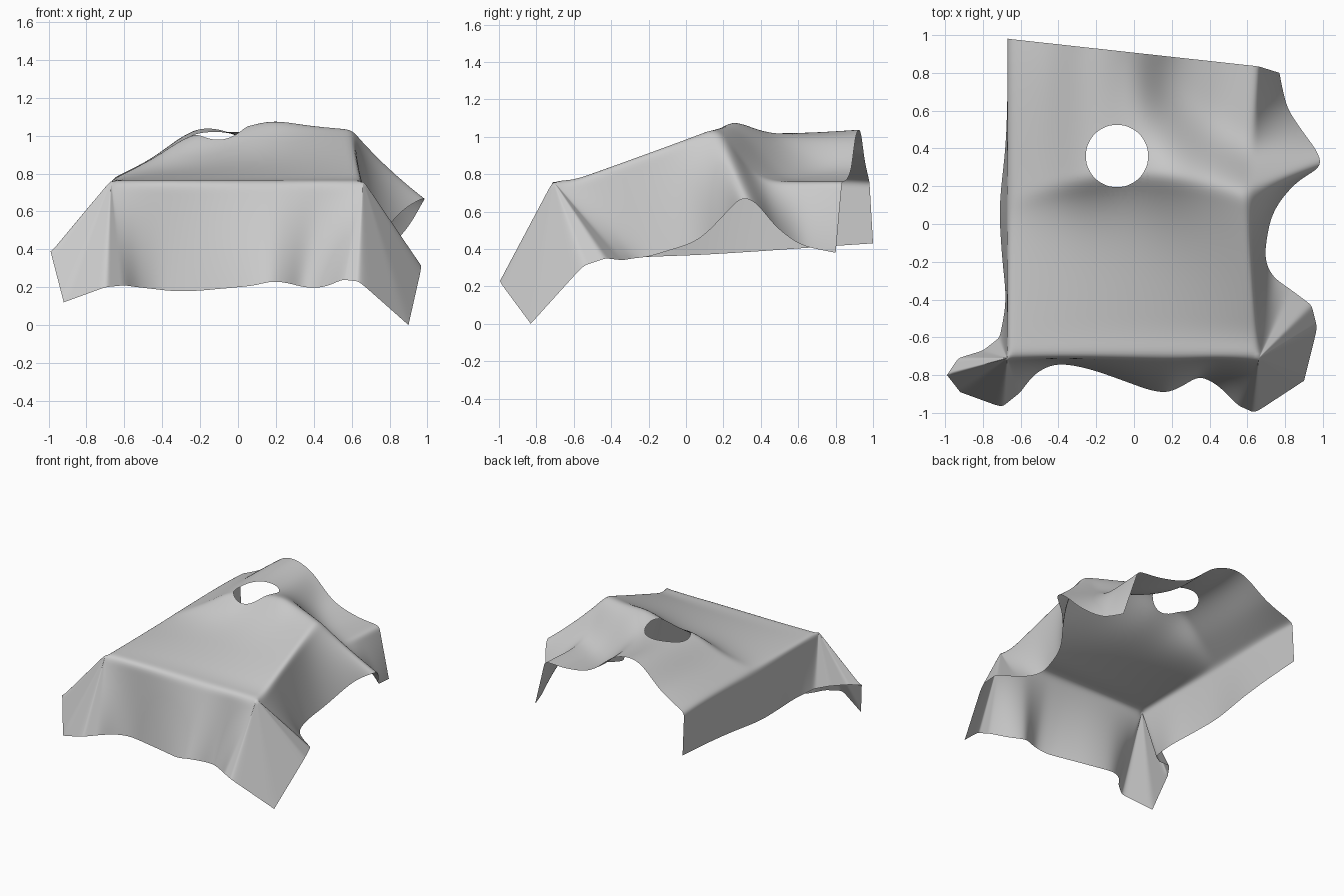
import bpy
import bmesh
from math import cos, sin, tau
from mathutils import Vector

default_cube = bpy.data.objects.get("Cube")
if default_cube:
    bpy.data.objects.remove(default_cube, do_unlink=True)

GRID = 24       # cells across and along the top
RINGS = 8       # cells down the hanging skirt
FAN = 4         # skirt columns on each side of a cloth corner
FRONT_Y = -0.71
FRONT_Z = 0.765


def lerp(a, b, t):
    return a + (b - a) * t


def spline(points, t):
    """Smooth curve through evenly spaced points, t from 0 to 1."""
    points = [Vector(p) for p in points]
    last = len(points) - 1
    i = min(int(t * last), last - 1)
    f = t * last - i
    b, c = points[i], points[i + 1]
    a = points[i - 1] if i else 2 * b - c
    d = points[i + 2] if i + 2 <= last else 2 * c - b
    return b + 0.5 * f * (c - a + f * (2 * a - 5 * b + 4 * c - d + f * (3 * (b - c) + d - a)))


# Height profiles of the cross ridge and of the back edge, left to right
ridge_heights = [(0, h) for h in (0.765, 0.875, 1, 1.03, 1.08, 1.06, 1.04)]
back_heights = [(0, h) for h in (0.76, 0.87, 1.03, 1, 0.83, 0.77, 0.76)]

# Hem curves of the hanging skirt
front_hem = [
    (-0.6, -0.89, 0.21), (-0.53, -0.8, 0.2), (-0.44, -0.75, 0.19), (-0.35, -0.745, 0.18),
    (-0.23, -0.77, 0.18), (-0.11, -0.81, 0.19), (0, -0.85, 0.2), (0.09, -0.88, 0.21),
    (0.18, -0.89, 0.23), (0.27, -0.85, 0.22), (0.35, -0.81, 0.2), (0.45, -0.86, 0.2),
    (0.55, -0.96, 0.24),
]
plus_x_hem = [
    (0.82, -0.34, 0.34), (0.74, -0.28, 0.35), (0.7, -0.2, 0.36), (0.7, -0.1, 0.39),
    (0.74, 0.07, 0.45), (0.86, 0.22, 0.6), (0.98, 0.3, 0.67), (0.97, 0.38, 0.64),
    (0.9, 0.48, 0.52), (0.82, 0.6, 0.43), (0.79, 0.7, 0.4), (0.77, 0.8, 0.38),
]
minus_x_hem = [
    (-0.71, -0.6, 0.36), (-0.68, -0.4, 0.35), (-0.7, -0.15, 0.36), (-0.71, 0.1, 0.37),
    (-0.68, 0.42, 0.39), (-0.67, 0.7, 0.41), (-0.67, 1, 0.43),
]
plus_x_corner = [(0.94, -0.43, 0.35), (0.97, -0.55, 0.31), (0.9, -0.83, 0), (0.64, -1, 0.23)]
minus_x_corner = [(-0.7, -0.97, 0.2), (-0.92, -0.89, 0.12), (-0.99, -0.8, 0.39),
                  (-0.93, -0.71, 0.41), (-0.8, -0.67, 0.38)]
sharp_corners = [plus_x_corner[2], minus_x_corner[1], minus_x_corner[2]]


def top_point(u, t):
    """Top of the cloth: a ramp, a lift to the ridge, then a fall to the back."""
    x = lerp(-0.67, 0.6 + 0.12 * abs(t - 0.5), u)
    ridge_y = 0.11 + 0.14 * (1 - (x / 0.68) ** 2)
    ridge_z = spline(ridge_heights, u).y
    if t < 0.5:
        s = t * 2
        ramp_top = lerp(FRONT_Z, 1.04, u)
        ramp_z = lerp(FRONT_Z, ramp_top, max(0, (s - 0.12) / 0.88))
        lift = (ridge_z - ramp_top) * s ** lerp(9, 3, u)
        return Vector((x, lerp(FRONT_Y, ridge_y, s), ramp_z + lift))
    s = t * 2 - 1
    back_z = spline(back_heights, min(1, u + 0.08 * (1 - s))).y
    steepness = 1 + 15 * max(0, 2 * u - 1) ** 1.5
    return Vector((x, lerp(ridge_y, 0.907 - 0.11 * x, s),
                   lerp(back_z, ridge_z, (1 - s * s) ** steepness)))


def corner_fan(rim, path):
    """Skirt sections that all hang from one rim vertex."""
    fan = []
    for k in range(len(path) - 1):
        for step in range(FAN):
            if k or step:
                fan.append((rim, Vector(path[k]).lerp(Vector(path[k + 1]), step / FAN)))
    return fan


bm = bmesh.new()
crease = bm.verts.layers.float.new("crease_vert")

# Top grid
steps = range(GRID + 1)
top = [[bm.verts.new(top_point(i / GRID, j / GRID)) for i in steps] for j in steps]
for j in range(GRID):
    for i in range(GRID):
        bm.faces.new((top[j][i], top[j][i + 1], top[j + 1][i + 1], top[j + 1][i]))

# Skirt sections around three sides, with a fan at each front corner
sections = [(top[j][GRID], spline(plus_x_hem, j / GRID)) for j in reversed(steps)]
sections += corner_fan(top[0][GRID], [plus_x_hem[0], *plus_x_corner, front_hem[-1]])
sections += [(top[0][i], spline(front_hem, i / GRID)) for i in reversed(steps)]
sections += corner_fan(top[0][0], [front_hem[0], *minus_x_corner, minus_x_hem[0]])
sections += [(top[j][0], spline(minus_x_hem, j / GRID)) for j in steps]

columns = []
for rim, hem in sections:
    column = [rim]
    for k in range(1, RINGS + 1):
        column.append(bm.verts.new(rim.co.lerp(hem, k / RINGS)))
    if any((hem - Vector(c)).length < 0.001 for c in sharp_corners):
        column[-1][crease] = 1
    columns.append(column)
for one, two in zip(columns, columns[1:]):
    for k in range(RINGS):
        corners = [one[k], one[k + 1], two[k + 1], two[k]]
        if one[k] == two[k]:
            corners.pop()
        bm.faces.new(corners)
bmesh.ops.recalc_face_normals(bm, faces=bm.faces[:])

mesh = bpy.data.meshes.new("draped_cloth")
bm.to_mesh(mesh)
bm.free()
cloth = bpy.data.objects.new("draped_cloth", mesh)
bpy.context.collection.objects.link(cloth)
bpy.context.view_layer.objects.active = cloth
cloth.select_set(True)

# Soften the folds
soften = cloth.modifiers.new("soft_folds", 'SUBSURF')
soften.levels = soften.render_levels = 2
soften.boundary_smooth = 'PRESERVE_CORNERS'
bpy.ops.object.modifier_apply(modifier=soften.name)

# Round hole: clip a patch of the top with planes around a circle
HOLE = Vector((-0.09, 0.36, 0))
RADIUS = 0.165
SIDES = 40
bm = bmesh.new()
bm.from_mesh(cloth.data)


def flat_offset(face):
    offset = face.calc_center_median() - HOLE
    offset.z = 0
    return offset


inside = [f for f in bm.faces if flat_offset(f).length < RADIUS * 1.5]
for k in range(SIDES):
    normal = Vector((cos(tau * k / SIDES), sin(tau * k / SIDES), 0))
    edges = {e for f in inside for e in f.edges}
    verts = {v for f in inside for v in f.verts}
    cut = bmesh.ops.bisect_plane(bm, geom=[*inside, *edges, *verts], dist=1e-6,
                                 plane_co=HOLE + normal * RADIUS, plane_no=normal)
    faces = {f for f in cut["geom"] if isinstance(f, bmesh.types.BMFace)}
    inside = [f for f in faces if flat_offset(f).dot(normal) < RADIUS]
bmesh.ops.delete(bm, geom=inside, context='FACES')
if sum(f.normal.z for f in bm.faces) < 0:
    bmesh.ops.reverse_faces(bm, faces=bm.faces[:])
for face in bm.faces:
    face.smooth = True
bm.to_mesh(cloth.data)
bm.free()

# Plain grey fabric
fabric = bpy.data.materials.new("grey_fabric")
fabric.use_nodes = True
grey = (0.6, 0.6, 0.6, 1)
fabric.diffuse_color = grey
fabric.node_tree.nodes["Principled BSDF"].inputs["Base Color"].default_value = grey
cloth.data.materials.append(fabric)
